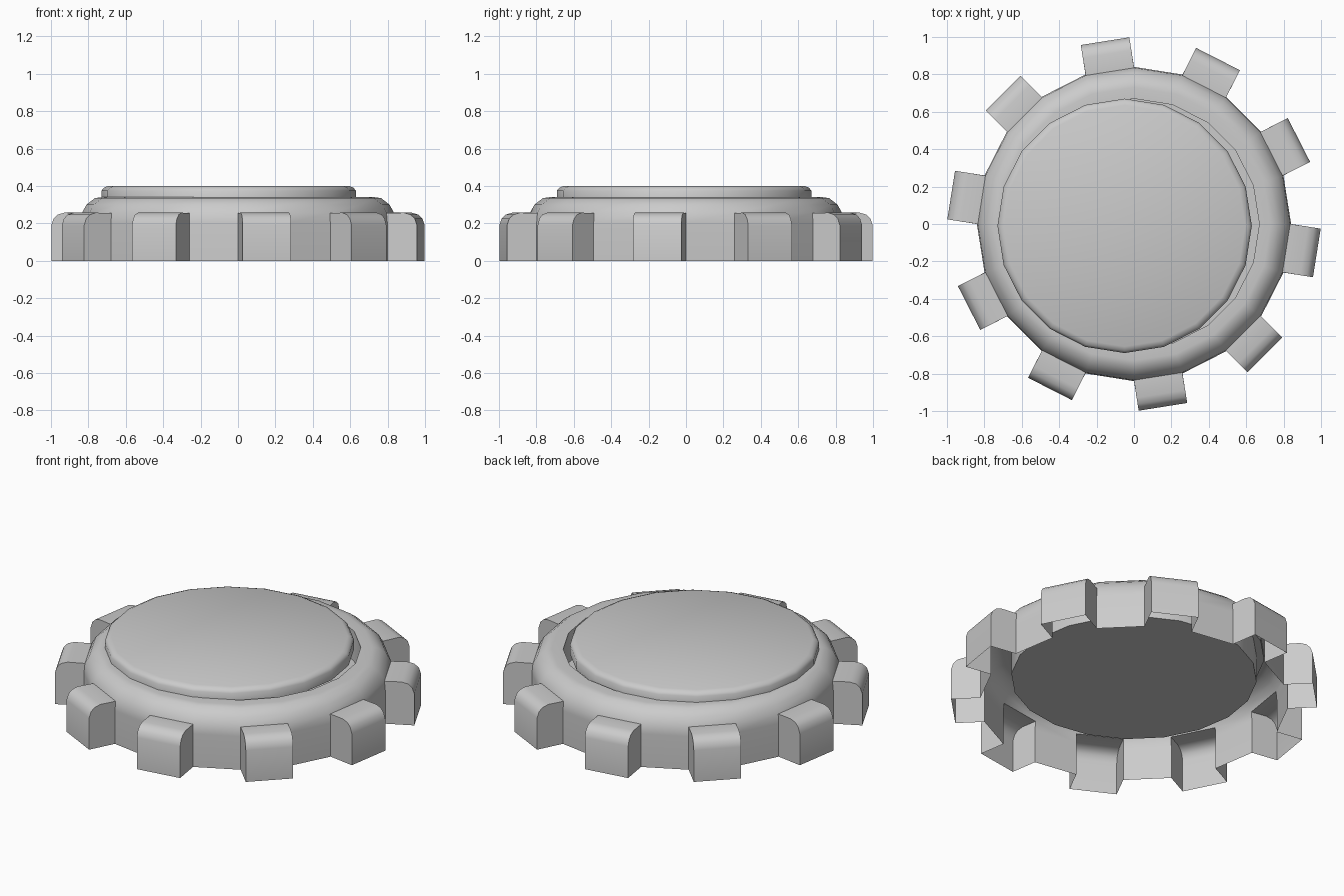
import bpy, bmesh, math
from mathutils import Vector

if "Cube" in bpy.data.objects:
    bpy.data.objects.remove(bpy.data.objects["Cube"])

SIDES = 20


def ring(bm, radius, z, cx=0.0, cy=0.0):
    step = 2 * math.pi / SIDES
    return [bm.verts.new((cx + radius * math.cos(i * step),
                          cy + radius * math.sin(i * step), z)) for i in range(SIDES)]


def bridge(bm, low, high, skip=lambda i: False):
    for i in range(SIDES):
        j = (i + 1) % SIDES
        if not skip(i):
            bm.faces.new((low[i], low[j], high[j], high[i]))


def finish(bm, name):
    bmesh.ops.remove_doubles(bm, verts=bm.verts, dist=0.0005)
    mesh = bpy.data.meshes.new(name)
    bm.to_mesh(mesh)
    bm.free()
    obj = bpy.data.objects.new(name, mesh)
    bpy.context.collection.objects.link(obj)
    bpy.ops.object.select_all(action='DESELECT')
    obj.select_set(True)
    bpy.context.view_layer.objects.active = obj
    bpy.ops.object.shade_smooth_by_angle(angle=math.radians(42))
    return obj


# Toothed shell: rounded outer wall, flat rim, and a sunken well with a floor
bm = bmesh.new()
profile = [(0.84, 0.0), (0.84, 0.20), (0.835, 0.255), (0.81, 0.30),
           (0.765, 0.335), (0.73, 0.34), (0.67, 0.34), (0.67, 0.16)]
rings = [ring(bm, r, z) for r, z in profile]
for n in range(len(rings) - 1):
    # Alternate wall faces are left open where the teeth go
    bridge(bm, rings[n], rings[n + 1], lambda i, n=n: n < 2 and i % 2 == 1)
bm.faces.new(list(reversed(rings[-1])))

# Teeth: every second wall face pushed out, with a rounded upper edge
tooth = [(0.16, 0.0), (0.16, 0.19), (0.148, 0.225), (0.125, 0.247), (0.09, 0.257)]
for i in range(1, SIDES, 2):
    j = (i + 1) % SIDES
    mid = (i + 0.5) * 2 * math.pi / SIDES
    out = Vector((math.cos(mid), math.sin(mid), 0))
    sides = []
    for k in (i, j):
        base = rings[0][k].co
        sides.append([bm.verts.new(base + out * d + Vector((0, 0, z))) for d, z in tooth])
    a, b = sides
    for n in range(len(tooth) - 1):
        bm.faces.new((a[n], b[n], b[n + 1], a[n + 1]))
    bm.faces.new((a[-1], b[-1], rings[2][j], rings[2][i]))
    bm.faces.new([rings[0][i]] + a + [rings[2][i], rings[1][i]])
    bm.faces.new(list(reversed([rings[0][j]] + b + [rings[2][j], rings[1][j]])))
finish(bm, "toothed_shell")

# Top disc: slightly off centre, with a softened upper edge
bm = bmesh.new()
disc = [(0.68, 0.32), (0.68, 0.375), (0.668, 0.39), (0.645, 0.40)]
loops = [ring(bm, r, z, -0.05, -0.01) for r, z in disc]
for low, high in zip(loops, loops[1:]):
    bridge(bm, low, high)
bm.faces.new(loops[-1])
bm.faces.new(list(reversed(loops[0])))
finish(bm, "top_disc")
